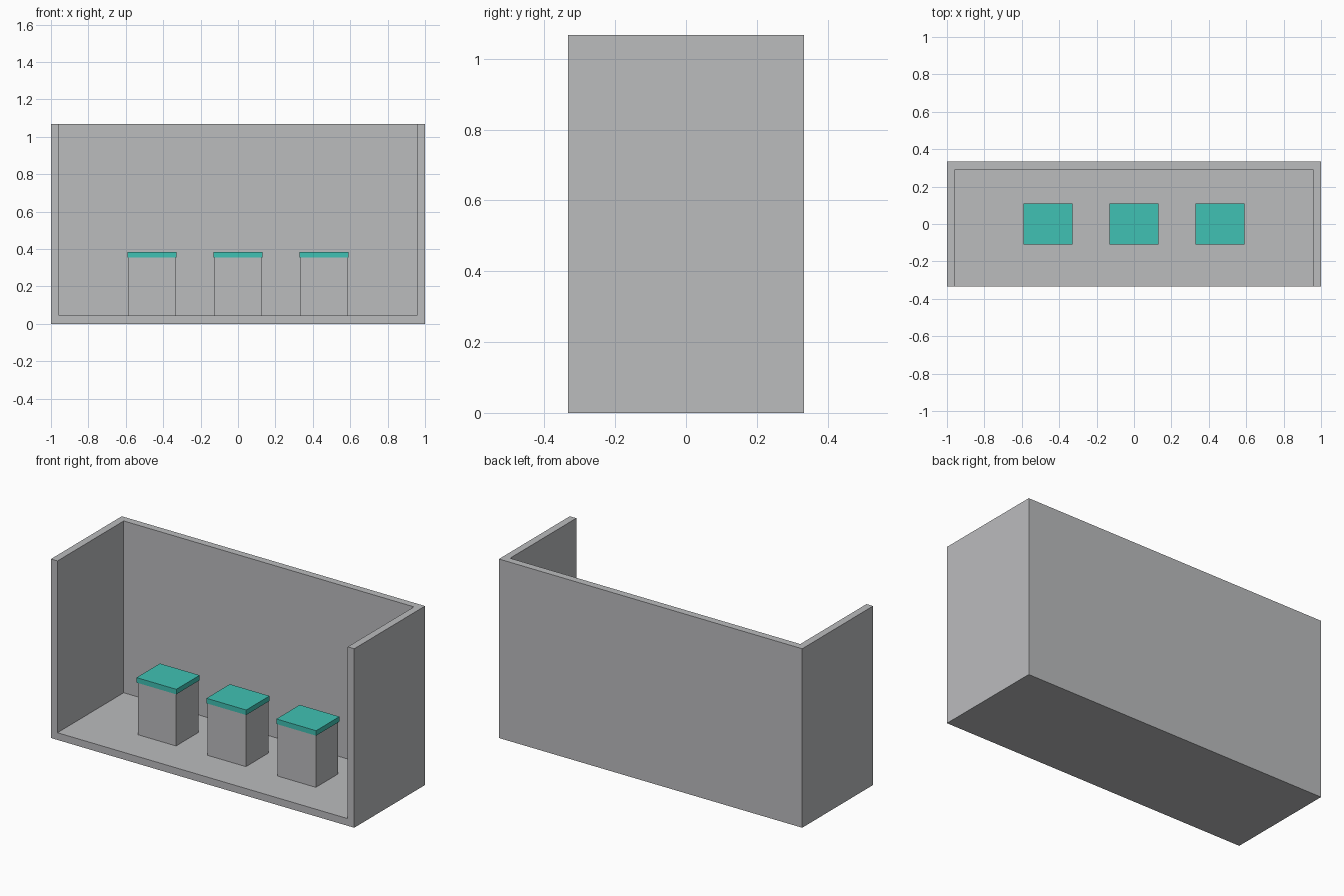
import bpy
import bmesh
from mathutils import Matrix, Vector

if "Cube" in bpy.data.objects:
    bpy.data.objects.remove(bpy.data.objects["Cube"])

W, D, H, T = 2.0, 0.667, 1.067, 0.043   # booth outer size and wall thickness


def material(name, rgb):
    m = bpy.data.materials.new(name)
    m.diffuse_color = (*rgb, 1.0)
    m.use_nodes = True
    m.node_tree.nodes["Principled BSDF"].inputs["Base Color"].default_value = m.diffuse_color
    return m


grey = material("warm_grey", (0.497, 0.502, 0.515))
teal = material("teal", (0.051, 0.533, 0.451))


def box(name, lo, hi, mat):
    lo, hi = Vector(lo), Vector(hi)
    bm = bmesh.new()
    bmesh.ops.create_cube(bm, size=1.0, matrix=Matrix.Translation((lo + hi) / 2)
                          @ Matrix.Diagonal((*(hi - lo), 1.0)))
    mesh = bpy.data.meshes.new(name)
    bm.to_mesh(mesh)
    bm.free()
    mesh.materials.append(mat)
    obj = bpy.data.objects.new(name, mesh)
    bpy.context.collection.objects.link(obj)
    return obj


# Booth: solid block hollowed out, open at the front and top
booth = box("booth_shell", (-W / 2, -D / 2, 0), (W / 2, D / 2, H), grey)
cutter = box("booth_cutter", (-W / 2 + T, -D, T), (W / 2 - T, D / 2 - T, H + 0.5), grey)
cutter.hide_render = True
cut = booth.modifiers.new("hollow", 'BOOLEAN')
cut.operation = 'DIFFERENCE'
cut.solver = 'EXACT'
cut.object = cutter
bpy.context.view_layer.update()
dg = bpy.context.evaluated_depsgraph_get()
hollow = bpy.data.meshes.new_from_object(booth.evaluated_get(dg))
booth.modifiers.clear()
booth.data = hollow
bpy.data.objects.remove(cutter)

# Three pedestals, each with a slightly overhanging teal top
for side, x in (("left", -0.461), ("middle", 0.0), ("right", 0.461)):
    box(side + "_pedestal", (x - 0.126, -0.105, T), (x + 0.126, 0.105, 0.354), grey)
    box(side + "_pedestal_top", (x - 0.131, -0.11, 0.354), (x + 0.131, 0.11, 0.384), teal)
